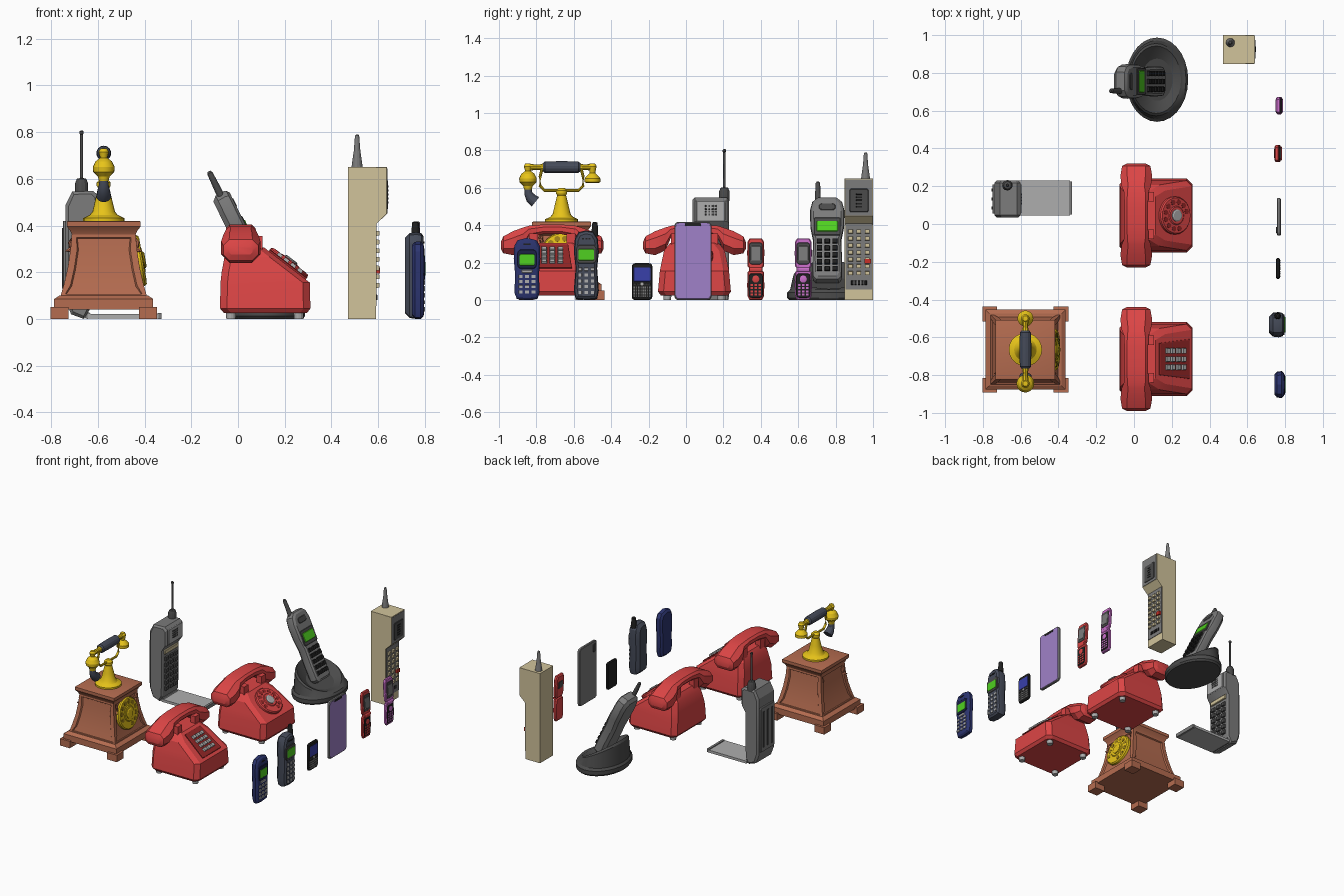
import bpy, bmesh
from math import sin, cos, pi, radians
from mathutils import Matrix, Vector

if "Cube" in bpy.data.objects:
    bpy.data.objects.remove(bpy.data.objects["Cube"])

I = Matrix()
RED, DRED = (.72, .06, .06), (.3, .02, .02)
WOOD, GOLD, DGOLD = (.46, .15, .08), (.8, .55, .01), (.35, .22, .01)
STEEL, BEIGE, BLUE, NAVY = (.06, .07, .1), (.64, .55, .33), (.025, .035, .16), (.012, .016, .06)
PURPLE, PINK, GREEN = (.35, .22, .58), (.6, .16, .6), (.08, .63, .015)
DARK, BLACK, GREY, LIGHT = (.07,) * 3, (.015,) * 3, (.2,) * 3, (.42,) * 3


def put(name, verts, faces, col, M=I):
    me = bpy.data.meshes.new(name)
    me.from_pydata([M @ Vector(v) for v in verts], [], faces)
    bm = bmesh.new()
    bm.from_mesh(me)
    bmesh.ops.recalc_face_normals(bm, faces=bm.faces)
    bm.to_mesh(me)
    bm.free()
    mat = bpy.data.materials.get(str(col)) or bpy.data.materials.new(str(col))
    mat.diffuse_color = (*col, 1)
    mat.use_nodes = True
    mat.node_tree.nodes["Principled BSDF"].inputs["Base Color"].default_value = mat.diffuse_color
    me.materials.append(mat)
    ob = bpy.data.objects.new(name, me)
    bpy.context.collection.objects.link(ob)
    return ob


def loft(name, rings, col, M=I):
    n, m = len(rings[0]), len(rings)
    f = [(k*n+i, k*n+(i+1) % n, (k+1)*n+(i+1) % n, (k+1)*n+i) for k in range(m-1) for i in range(n)]
    f += [tuple(range(n))[::-1], tuple(range((m-1)*n, m*n))]
    return put(name, [p for r in rings for p in r], f, col, M)


def rr(x0, x1, y0, y1, r, n=3):
    cs = [(x1-r, y1-r), (x0+r, y1-r), (x0+r, y0+r), (x1-r, y0+r)]
    return [(cx+r*cos((q+i/n)*pi/2), cy+r*sin((q+i/n)*pi/2)) for q, (cx, cy) in enumerate(cs) for i in range(n+1)]


def slab(name, out, levels, col, M=I):
    """outline in (y, z) lofted along x through (x, inset) levels"""
    ys, zs = zip(*out)
    cy, cz = (min(ys)+max(ys))/2, (min(zs)+max(zs))/2
    hy, hz = max(ys)-cy, max(zs)-cz
    return loft(name, [[(x, cy+(y-cy)*(1-d/hy), cz+(z-cz)*(1-d/hz)) for y, z in out] for x, d in levels], col, M)


def plate(name, y0, y1, z0, z1, x0, x1, col, r=.008, bev=.003, M=I, n=3):
    return slab(name, rr(y0, y1, z0, z1, r, n), [(x0, bev), (x0+bev, 0), (x1-bev, 0), (x1, bev)], col, M)


def box(name, a, b, col, M=I):
    return loft(name, [[(a[0], a[1], z), (b[0], a[1], z), (b[0], b[1], z), (a[0], b[1], z)] for z in (a[2], b[2])], col, M)


def side(name, prof, y0, y1, bev, col):
    """(x, z) profile extruded along y with bevelled sides"""
    M = Matrix(((0, 1, 0, 0), (1, 0, 0, 0), (0, 0, 1, 0), (0, 0, 0, 1)))
    return slab(name, prof, [(y0, bev), (y0+bev, 0), (y1-bev, 0), (y1, bev)], col, M)


def rev(name, prof, loc, col, n=20, R=I, sx=1):
    return loft(name, [[(r*sx*cos(2*pi*i/n), r*sin(2*pi*i/n), z) for i in range(n)] for r, z in prof],
                col, Matrix.Translation(loc) @ R)


def tube(name, pts, rad, col, n=10):
    pts, rings = [Vector(p) for p in pts], []
    for i, p in enumerate(pts):
        q = (pts[min(i+1, len(pts)-1)]-pts[max(i-1, 0)]).to_track_quat('Z', 'X')
        rings.append([p+q @ Vector((rad[i]*cos(2*pi*k/n), rad[i]*sin(2*pi*k/n), 0)) for k in range(n)])
    return loft(name, rings, col)


def keys(name, y0, y1, z0, z1, cols, rows, x0, x1, col, M=I, fill=.7):
    v, f, dy, dz = [], [], (y1-y0)/cols, (z1-z0)/rows
    for i in range(cols):
        for j in range(rows):
            b, cy, cz = len(v), y0+(i+.5)*dy, z0+(j+.5)*dz
            for x, s in ((x0, fill/2), (x1, fill*.42)):
                v += [(x, cy+a*dy*s, cz+c*dz*s) for a, c in ((-1, -1), (1, -1), (1, 1), (-1, 1))]
            f += [tuple(b+k for k in q) for q in ((3, 2, 1, 0), (4, 5, 6, 7), (0, 1, 5, 4), (1, 2, 6, 5), (2, 3, 7, 6), (3, 0, 4, 7))]
    return put(name, v, f, col, M)


def dial(name, loc, tilt, r, col, hole, hub):
    R = Matrix.Rotation(radians(tilt), 4, 'Y')
    rev(name + "_dial", [(r, -.02), (r, .004), (r*.94, .012), (r*.5, .012), (r*.45, .016)], loc, col, 24, R)
    rev(name + "_dial_hub", [(r*.32, .01), (r*.32, .02), (r*.25, .024)], loc, hub, 16, R)
    for i in range(10):
        a = 2*pi*i/12 + .3
        p = Vector(loc) + R @ Vector((r*.72*cos(a), r*.72*sin(a), 0))
        rev(name + "_finger_hole", [(r*.14, .008), (r*.14, .0135)], p, hole, 10, R)


# antique telephone
ax, ay = -.575, -.665
A = Matrix.Translation((ax, ay, 0))
def squares(*lv): return [[(h*a, h*b, z) for a, b in ((-1, -1), (1, -1), (1, 1), (-1, 1))] for z, h in lv]
for sx in (-1, 1):
    for sy in (-1, 1):
        box("antique_foot", (min(sx*.15, sx*.228), min(sy*.15, sy*.228), 0), (max(sx*.15, sx*.228), max(sy*.15, sy*.228), .05), WOOD, A)
loft("antique_plinth", squares((.04, .212), (.085, .212), (.1, .19)), WOOD, A)
body = loft("antique_body", squares((.09, .187), (.15, .17), (.22, .154), (.3, .142), (.37, .136)), WOOD, A)
bm = bmesh.new()
bm.from_mesh(body.data)
for ax_, s in ((0, 1), (0, -1), (1, 1), (1, -1)):
    bm.normal_update()
    fs = [f for f in bm.faces if f.normal[ax_]*s > .8 and abs(f.normal.z) < .5]
    bmesh.ops.inset_region(bm, faces=fs, thickness=.028, depth=0)
    bmesh.ops.inset_region(bm, faces=fs, thickness=.006, depth=-.008)
bm.to_mesh(body.data)
bm.free()
loft("antique_top", squares((.36, .136), (.38, .145), (.395, .158), (.417, .158), (.42, .15)), WOOD, A)
dial("antique", (-.42, ay, .25), 80, .11, GOLD, DGOLD, GOLD)
rev("antique_neck", [(.088, .42), (.088, .432), (.06, .445), (.048, .46), (.036, .51), (.024, .56), (.03, .57), (.03, .585), (.015, .6)], (ax, ay, 0), GOLD)
tube("antique_cradle", [(ax, ay+y, z) for y, z in ((-.105, .7), (-.115, .66), (-.115, .61), (-.09, .585), (0, .585), (.09, .585), (.115, .61), (.115, .66), (.105, .7))], [.008]*9, GOLD)
tube("antique_handle", [(ax, ay+y, .71) for y in (-.1, -.09, -.03, .03, .09, .1)], [.022, .03, .032, .032, .03, .022], STEEL, 14)
tube("antique_handle_joints", [(ax, ay+y, .71) for y in (-.18, -.15, -.12, -.1, .1, .12, .14, .165)], [.018, .016, .014, .02, .02, .014, .016, .018], GOLD)
rev("antique_mouth_bell", [(.014, .73), (.022, .715), (.015, .69), (.035, .675), (.047, .65), (.045, .63), (.025, .61), (.02, .59)], (ax, ay-.18, 0), GOLD)
tube("antique_mouth_horn", [(ax, ay+y, z) for y, z in ((-.18, .6), (-.178, .57), (-.165, .545), (-.14, .525))], [.018, .022, .028, .032], STEEL, 14)
rev("antique_ear_cup", [(.014, .73), (.022, .715), (.015, .68), (.03, .665), (.042, .65), (.042, .63), (.03, .625)], (ax, ay+.165, 0), GOLD)

# two red desk telephones
def desk_phone(name, cy, rotary):
    T = Matrix.Translation((0, cy, 0))
    lv = ((.025, -.06, .295, .18), (.045, -.077, .31, .195), (.155, -.075, .308, .185), (.2, -.07, .25, .176), (.265, -.058, .165, .162), (.305, -.03, .113, .13))
    loft(name + "_body", [[(x, y, z) for x, y in rr(a, b, -h, h, .03, 1)] for z, a, b, h in lv], RED, T)
    for x in (-.03, .26):
        for y in (-.145, .145):
            rev(name + "_foot", [(.02, 0), (.022, .03)], (x, cy+y, 0), LIGHT, 12)
    half = [(-.275, .275, .31, .1), (-.262, .25, .34, .15), (-.21, .24, .368, .168), (-.155, .265, .388, .155), (-.125, .335, .397, .13), (-.05, .352, .404, .125)]
    rings = half + [(-y, a, b, w) for y, a, b, w in half[::-1]]
    loft(name + "_handset", [[(x, y, z) for x, z in rr(.012-w/2, .012+w/2, a, b, (b-a)*.28, 1)] for y, a, b, w in rings], RED, T)
    for s in (-1, 1):
        for x in (-.045, .065):
            box(name + "_cradle_prong", (x, s*.1-.025, .27), (x+.04, s*.1+.025, .355), RED, T)
    S = Matrix.Translation((.2125, cy, .232)) @ Matrix.Rotation(radians(-52.4), 4, 'Y')
    if rotary:
        dial(name, (.217, cy, .238), 37.6, .1, RED, DRED, LIGHT)
    else:
        slab(name + "_key_panel", [(-.105, -.1), (.105, -.1), (.085, .1), (-.085, .1)], [(-.01, 0), (.004, 0), (.007, .005)], DRED, S)
        keys(name + "_keys", -.065, .065, -.075, .07, 3, 4, .005, .02, LIGHT, S)

desk_phone("rotary_phone", .045, True)
desk_phone("button_phone", -.715, False)

# early flip phone with long aerial
side("early_flip_body", [(-.715, .02), (-.738, .08), (-.738, .49), (-.71, .545), (-.62, .548), (-.6, .53), (-.6, .42), (-.632, .375), (-.635, .04), (-.66, 0)], .035, .23, .012, GREY)
plate("early_flip_battery", .055, .21, .1, .42, -.75, -.735, GREY)
for y in (.085, .132, .18):
    box("early_flip_rib", (-.754, y-.008, .13), (-.74, y+.008, .39), DARK)
plate("early_flip_ear_panel", .055, .21, .42, .53, -.61, -.596, LIGHT)
keys("early_flip_ear_grille", .1, .165, .45, .51, 4, 4, -.598, -.594, DARK)
plate("early_flip_display", .055, .21, .345, .375, -.64, -.622, BEIGE, .004)
keys("early_flip_keys", .055, .21, .07, .33, 3, 6, -.637, -.622, DARK)
tube("early_flip_hinge", [(-.645, y, .015) for y in (.05, .215)], [.015]*2, GREY)
box("early_flip_cover", (-.645, .045, .002), (-.34, .23, .02), LIGHT)
box("early_flip_cover_lip", (-.345, .05, 0), (-.328, .225, .026), GREY)
rev("early_flip_aerial_base", [(.028, .53), (.028, .58), (.02, .6), (.007, .603), (.006, .79), (.009, .793), (.009, .803), (.004, .807)], (-.67, .205, 0), DARK, 12)

# cordless phone in its oval charger
def oval(s, z, k, dx=0): return [(.165*s*cos(t)+dx, .223*s*sin(t), z-k*cos(t)) for t in (2*pi*i/28 for i in range(28))]
loft("charger_base", [oval(.95, 0, 0), oval(1, .012, 0), oval(1, .04, 0), oval(.93, .055, 0), oval(.86, .125, .07, -.005), oval(.8, .135, .075, -.005), oval(.7, .115, .055), oval(.5, .09, .035)], DARK, Matrix.Translation((.122, .764, 0)))
C = Matrix.Translation((.165, .755, .13)) @ Matrix.Rotation(radians(-26), 4, 'Y')
out = [(-.06, -.02), (.06, -.02), (.078, 0), (.08, .1), (.075, .22), (.09, .3), (.092, .4), (.08, .45), (.05, .475), (-.05, .475), (-.08, .45), (-.092, .4), (-.09, .3), (-.075, .22), (-.08, .1), (-.078, 0)]
slab("cordless_body", out, [(-.08, .022), (-.06, .003), (-.025, 0), (-.01, .004), (0, .018)], GREY, C)
plate("cordless_screen_frame", -.072, .072, .24, .345, -.006, .004, DARK, M=C)
plate("cordless_screen", -.058, .058, .262, .325, 0, .007, GREEN, M=C)
keys("cordless_keys", -.062, .062, .02, .225, 3, 5, -.005, .012, BLACK, C)
plate("cordless_earpiece", -.045, .045, .39, .43, -.006, .003, DARK, .018, M=C)
rev("cordless_aerial", [(.016, .44), (.015, .5), (.012, .57), (.006, .578)], C @ Vector((-.04, -.05, 0)), DARK, 12, C.to_3x3().to_4x4())

# brick phone
box("brick_back", (.472, .848, 0), (.59, 1, .65), BEIGE)
side("brick_ear_block", [(.585, .4), (.638, .45), (.638, .65), (.585, .65)], .848, 1, .001, BEIGE)
box("brick_face", (.58, .853, .055), (.594, .995, .41), GREY)
box("brick_ear_face", (.63, .853, .452), (.64, .995, .645), GREY)
plate("brick_earpiece", .875, .975, .47, .595, .635, .643, DARK)
keys("brick_earpiece_slots", .89, .96, .49, .575, 1, 5, .641, .645, BLACK, I, .5)
keys("brick_keys", .857, .991, .125, .385, 3, 7, .59, .606, BEIGE, I, .6)
box("brick_red_key", (.59, .955, .195), (.609, .988, .22), (.6, .03, .02))
keys("brick_low_slots", .88, .97, .075, .11, 5, 1, .592, .597, BLACK)
rev("brick_aerial", [(.024, .645), (.022, .665), (.014, .72), (.009, .785), (.004, .79)], (.51, .96, 0), GREY, 12)

# blue candy bar phone
out = [(-.905, .005), (-.85, 0), (-.795, .005), (-.783, .04), (-.786, .14), (-.779, .22), (-.782, .29), (-.8, .32), (-.85, .332), (-.9, .32), (-.918, .29), (-.921, .22), (-.914, .14), (-.917, .04)]
slab("candybar_body", out, [(.745, .016), (.757, .002), (.782, 0), (.793, .01), (.796, .018)], BLUE)
plate("candybar_screen_frame", -.903, -.797, .168, .27, .788, .8, NAVY, .02)
plate("candybar_screen", -.89, -.81, .185, .245, .795, .802, GREEN, .006, .001)
plate("candybar_menu_key", -.88, -.82, .145, .162, .79, .801, LIGHT, .007)
keys("candybar_keys", -.902, -.798, .03, .14, 3, 4, .79, .801, LIGHT, I, .65)
plate("candybar_earpiece", -.87, -.83, .293, .302, .79, .799, BLACK, .004, .001)

# grey phone with stub aerial
out = [(-.59, .005), (-.53, 0), (-.475, .005), (-.466, .05), (-.475, .17), (-.466, .26), (-.472, .33), (-.495, .365), (-.535, .372), (-.575, .362), (-.594, .33), (-.6, .26), (-.59, .17), (-.6, .05)]
slab("stub_phone_body", out, [(.715, .025), (.735, .004), (.765, 0), (.785, .005), (.795, .018)], STEEL)
plate("stub_phone_screen_frame", -.588, -.478, .195, .295, .785, .798, DARK, .02)
plate("stub_phone_screen", -.575, -.491, .212, .272, .794, .801, GREEN, .006, .001)
keys("stub_phone_keys", -.583, -.483, .025, .18, 3, 5, .788, .8, LIGHT, I, .6)
keys("stub_phone_earpiece", -.56, -.506, .32, .335, 3, 1, .788, .798, BLACK)
rev("stub_phone_aerial", [(.018, .34), (.017, .38), (.014, .412), (.007, .418)], (.76, -.487, 0), BLACK, 12)

# small keyboard phone
plate("keyboard_phone_body", -.29, -.18, 0, .197, .753, .772, BLACK, .018, .005)
plate("keyboard_phone_screen", -.28, -.19, .1, .175, .768, .7735, (.04, .05, .4), .003, .001)
plate("keyboard_phone_trackpad", -.244, -.226, .078, .094, .768, .7755, LIGHT, .004, .001)
keys("keyboard_phone_side_keys", -.282, -.188, .08, .092, 6, 1, .77, .774, DARK)
keys("keyboard_phone_keys", -.282, -.188, .012, .074, 8, 4, .77, .775, GREY, I, .75)

# touch screen phone
plate("touch_phone_body", -.062, .137, 0, .418, .757, .777, GREY, .022, .004, I, 5)
plate("touch_phone_screen", -.056, .131, .006, .412, .77, .7785, PURPLE, .018, .001, I, 5)
plate("touch_phone_notch", -.005, .08, .396, .412, .772, .7795, BLACK, .006, .0005)
plate("touch_phone_camera", -.05, -.015, .34, .4, .752, .76, DARK, .01)

# two folding phones
def fold_phone(name, cy, x, col):
    low = [(-.033, 0), (.033, 0), (.044, .02), (.046, .08), (.043, .15), (.03, .165), (-.03, .165), (-.043, .15), (-.046, .08), (-.044, .02)]
    B = Matrix.Translation((x, cy, 0))
    U = Matrix.Translation((x, cy, .165)) @ Matrix.Rotation(radians(-3), 4, 'Y')
    lv = [(-.013, .008), (-.006, 0), (.007, 0), (.012, .005)]
    slab(name + "_lower_half", low, lv, col, B)
    slab(name + "_upper_half", [(y, .165-z) for y, z in low], lv, col, U)
    tube(name + "_hinge", [(x+.006, cy+y, .163) for y in (-.036, -.033, .033, .036)], [.01, .013, .013, .01], col, 12)
    plate(name + "_screen_frame", -.036, .036, .025, .142, .008, .014, DARK, .016, .002, U)
    plate(name + "_screen", -.027, .027, .045, .122, .011, .0155, GREY, .004, .001, U)
    plate(name + "_keypad", -.038, .038, .012, .142, .008, .014, BLACK, .016, .002, B)
    rev(name + "_navigation_ring", [(.019, .01), (.019, .016), (.014, .018)], (x, cy, .112), col, 16, Matrix.Rotation(pi/2, 4, 'Y'))
    keys(name + "_keys", -.032, .032, .02, .09, 3, 4, .012, .0165, col, B)
    plate(name + "_outer_display", -.025, .025, .07, .12, -.016, -.01, DARK, .008, .002, U)

fold_phone("red_fold_phone", .373, .764, RED)
fold_phone("pink_fold_phone", .627, .771, PINK)

bpy.ops.object.select_all(action='SELECT')
bpy.context.view_layer.objects.active = body
bpy.ops.object.shade_smooth_by_angle(angle=radians(25))
